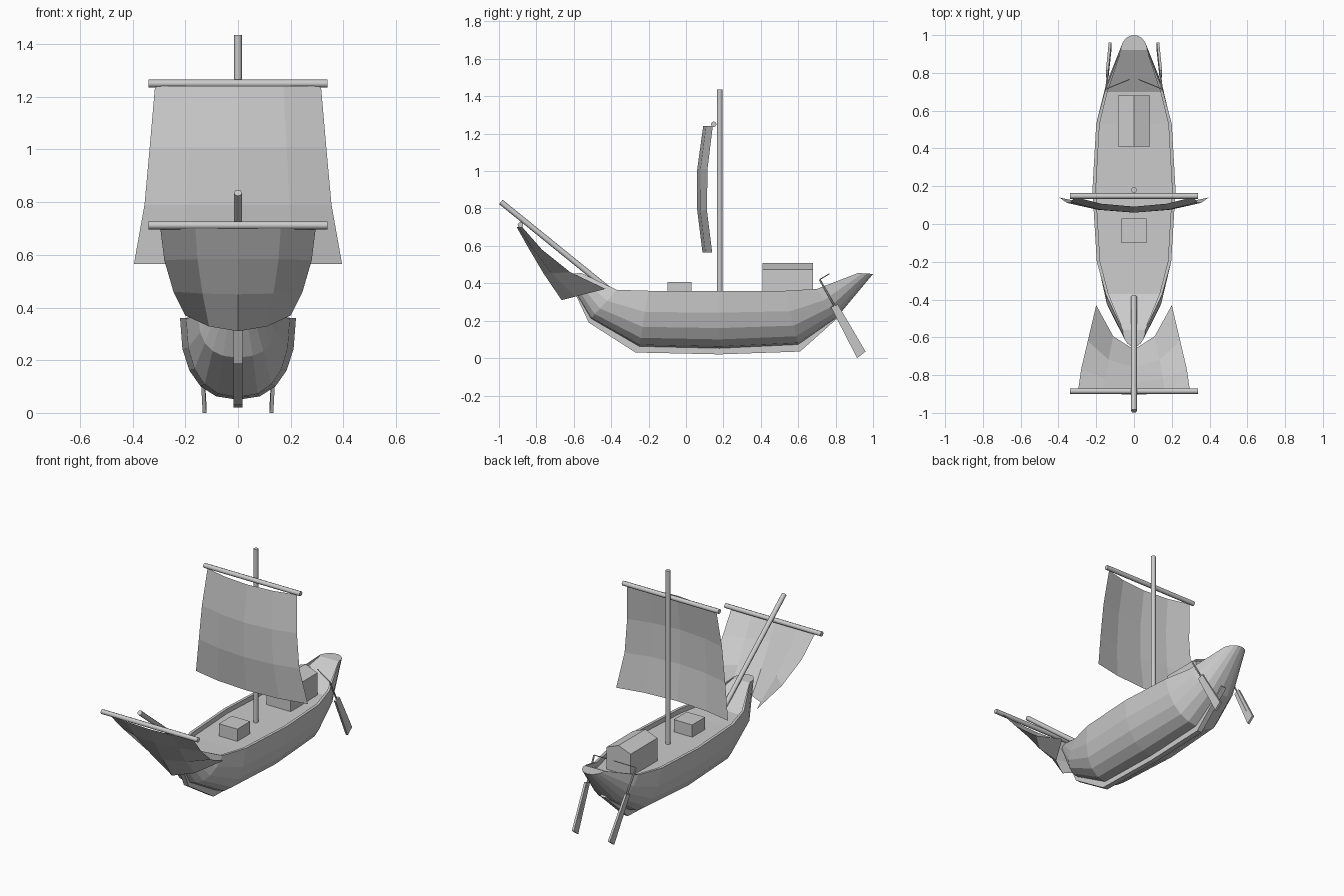
import bpy, math
from mathutils import Vector

if "Cube" in bpy.data.objects:
    bpy.data.objects.remove(bpy.data.objects["Cube"], do_unlink=True)

GREY = (0.6, 0.6, 0.6, 1)
mat = bpy.data.materials.new("plain grey")
mat.use_nodes = True
mat.diffuse_color = GREY
mat.node_tree.nodes["Principled BSDF"].inputs["Base Color"].default_value = GREY


def make(name, verts, faces):
    me = bpy.data.meshes.new(name)
    me.from_pydata([tuple(v) for v in verts], [], faces)
    me.materials.append(mat)
    ob = bpy.data.objects.new(name, me)
    bpy.context.collection.objects.link(ob)
    return ob


def loft(name, rows, closed=False, caps=False):
    """Skin rows that all have the same number of points."""
    n = len(rows[0])
    verts = [p for row in rows for p in row]
    faces = []
    for r in range(len(rows) - 1):
        for i in range(n if closed else n - 1):
            j = (i + 1) % n
            faces.append((r * n + i, r * n + j, (r + 1) * n + j, (r + 1) * n + i))
    if caps:
        faces.append(tuple(reversed(range(n))))
        faces.append(tuple(range(len(verts) - n, len(verts))))
    return make(name, verts, faces)


def pole(name, a, b, r, sides=8):
    a, b = Vector(a), Vector(b)
    bpy.ops.mesh.primitive_cylinder_add(vertices=sides, radius=r, depth=(b - a).length,
                                        location=(a + b) / 2)
    ob = bpy.context.object
    ob.rotation_euler = (b - a).to_track_quat('Z', 'Y').to_euler()
    ob.name = name
    ob.data.materials.append(mat)
    bpy.ops.object.shade_smooth_by_angle(angle=math.radians(50))
    return ob


def extrude_x(name, outline, x0, x1):
    """Prism from a side outline of (y, z) points."""
    return loft(name, [[(x, y, z) for y, z in outline] for x in (x0, x1)], True, True)


def extrude_y(name, outline, y0, y1):
    """Prism from a front outline of (x, z) points."""
    return loft(name, [[(x, y, z) for x, z in outline] for y in (y1, y0)], True, True)


# Hull: rim y, rim z, half width, keel y, keel z, deck z, bulwark thickness
stations = [
    (-.56, .455, .06, -.65, .45, .45, .004),
    (-.37, .365, .15, -.51, .21, .335, .015),
    (-.2, .36, .197, -.25, .06, .33, .018),
    (.18, .36, .22, .18, .05, .33, .018),
    (.53, .36, .2, .6, .07, .33, .018),
    (.7, .37, .155, .8, .21, .335, .015),
    (.92, .455, .07, 1, .45, .45, .004),
]
SEG = 10
rings = []
for i, (yt, zt, w, yb, zb, zd, t) in enumerate(stations):
    p = 1 if i in (0, len(stations) - 1) else .83
    ring = [(-w + t, yt, zd), (-w + t, yt, zt)]
    for k in range(SEG + 1):
        a = math.pi * k / SEG
        c, s = math.cos(a), max(math.sin(a), 0)
        d = s ** p
        x = -w * math.copysign(abs(c) ** p, c)
        ring.append((x, yt + (yb - yt) * d, zt + (zb - zt) * d))
    ring += [(w - t, yt, zt), (w - t, yt, zd)]
    rings.append(ring)
loft("hull", rings, True, True)

# Keel: strip under the hull, rising to both ends
keel_top = [(-.55, .33), (-.49, .23), (-.24, .08), (.18, .07), (.59, .09), (.82, .26)]
keel_low = [(.84, .24), (.61, .035), (.18, .02), (-.27, .03), (-.52, .19), (-.59, .34)]
keel_rows = []
for (y0, z0), (y1, z1) in zip(keel_top, reversed(keel_low)):
    keel_rows.append([(-.017, y0, z0), (-.017, y1, z1), (.017, y1, z1), (.017, y0, z0)])
loft("keel", keel_rows, True, True)

# Deck structures
extrude_y("cargo_hatch", [(-.065, .32), (.065, .32), (.065, .408), (-.065, .408)], -.1, .03)
extrude_y("cabin", [(-.085, .32), (.085, .32), (.085, .475), (0, .508), (-.085, .475)], .41, .68)

# Spars
pole("main_mast", (0, .18, .32), (0, .18, 1.435), .015)
pole("main_yard", (-.34, .148, 1.25), (.34, .148, 1.25), .015)
pole("bowsprit", (0, -.385, .345), (0, -.99, .835), .015)
pole("fore_yard", (-.34, -.885, .712), (.34, -.885, .712), .015)


# Sails: half width, centre y, centre z, edge y, edge z per row, bellied across
def sail(name, rows):
    grid = []
    for w, yc, zc, ye, ze in rows:
        grid.append([(w * u, yc + (ye - yc) * u * u, zc + (ze - zc) * u * u)
                     for u in (-1, -.55, 0, .55, 1)])
    return loft(name, grid)


sail("main_sail", [
    (.315, .092, 1.24, .143, 1.24),
    (.335, .06, 1.01, .115, 1.01),
    (.355, .06, .79, .112, .79),
    (.395, .088, .565, .14, .565),
])
sail("fore_sail", [
    (.295, -.905, .7, -.875, .7),
    (.28, -.84, .585, -.77, .58),
    (.245, -.76, .45, -.62, .46),
    (.2, -.665, .31, -.43, .37),
])

# Steering oars with bent tillers
for side, s in (("left", 1), ("right", -1)):
    top, mid, tip = (s * .148, .715, .42), (s * .14, .8, .275), (s * .128, .9, .09)
    pole(side + "_oar_shaft", top, tip, .005, 6)
    pole(side + "_tiller", top, (s * .025, .765, .45), .003, 6)
    blade = []
    for x, pts in ((.142, ((.775, .272), (.812, .287))),
                   (.127, ((.915, 0), (.96, .035)))):
        blade.append([(s * (x + dx), *pts[i])
                      for dx, i in ((-.007, 0), (.007, 0), (.007, 1), (-.007, 1))])
    loft(side + "_oar_blade", blade, True, True)

# Consistent outward normals on the solid parts
import bmesh
for ob in bpy.context.collection.objects:
    if ob.type == 'MESH' and mat.name in ob.data.materials and "sail" not in ob.name:
        bm = bmesh.new()
        bm.from_mesh(ob.data)
        bmesh.ops.recalc_face_normals(bm, faces=bm.faces)
        bm.to_mesh(ob.data)
        bm.free()
